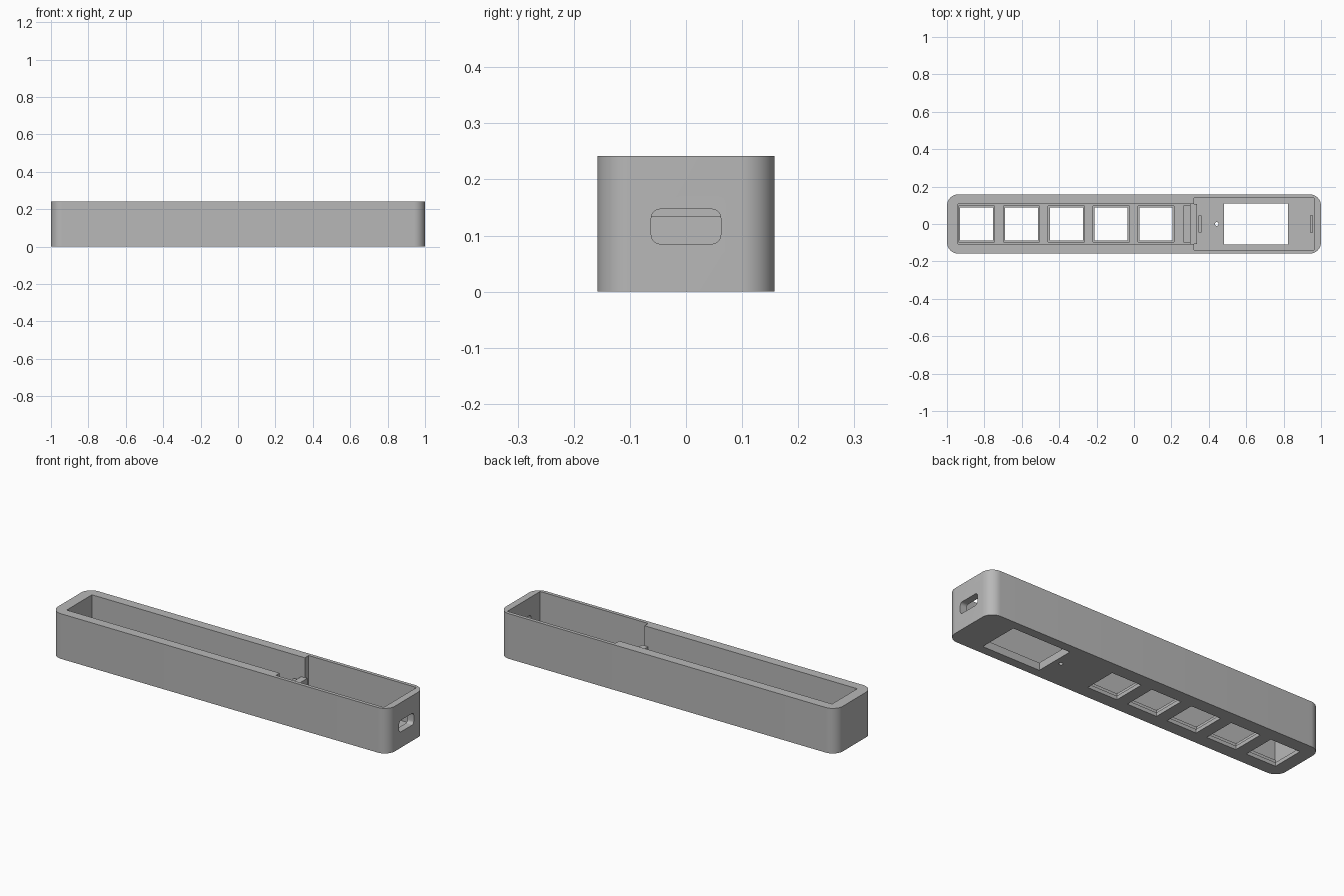
import bpy, bmesh, math

cube = bpy.data.objects.get("Cube")
if cube:
    bpy.data.objects.remove(cube, do_unlink=True)

grey = bpy.data.materials.new("plain grey")
grey.use_nodes = True
colour = (0.48, 0.48, 0.48, 1)
grey.diffuse_color = colour
grey.node_tree.nodes["Principled BSDF"].inputs["Base Color"].default_value = colour


def box(name, x, y, z, radius=0, axis=2, segments=10):
    """Box from (low, high) ranges, optionally with rounded edges along one axis."""
    bm = bmesh.new()
    bmesh.ops.create_cube(bm, size=1)
    for v in bm.verts:
        v.co = [(lo + hi) / 2 + c * (hi - lo) for c, (lo, hi) in zip(v.co, (x, y, z))]
    if radius:
        edges = [e for e in bm.edges
                 if abs((e.verts[0].co - e.verts[1].co).normalized()[axis]) > 0.9]
        bmesh.ops.bevel(bm, geom=edges, offset=radius, segments=segments,
                        profile=0.5, affect='EDGES')
    mesh = bpy.data.meshes.new(name)
    bm.to_mesh(mesh)
    bm.free()
    mesh.materials.append(grey)
    obj = bpy.data.objects.new(name, mesh)
    bpy.context.collection.objects.link(obj)
    return obj


def cut(target, cutter):
    mod = target.modifiers.new(cutter.name, 'BOOLEAN')
    mod.operation = 'DIFFERENCE'
    mod.solver = 'EXACT'
    mod.object = cutter
    bpy.context.view_layer.objects.active = target
    bpy.ops.object.modifier_apply(modifier=mod.name)
    bpy.data.objects.remove(cutter, do_unlink=True)


FLOOR = 0.04
PLATE = 0.02
ABOVE = 0.3

# Outer shell with rounded upright corners
case = box("case", (-1, 1), (-0.158, 0.158), (0, 0.242), radius=0.06)

# Narrow key bay and wider display bay
cut(case, box("key_bay", (-0.942, 0.34), (-0.107, 0.107), (FLOOR, ABOVE)))
cut(case, box("display_bay", (0.322, 0.963), (-0.139, 0.139), (FLOOR, ABOVE)))

# Five key openings, each with a wider recess on the inside
for i in range(5):
    cx = -0.842 + i * 0.24
    for name, half, low in (("recess", 0.097, PLATE), ("opening", 0.088, -0.1)):
        cut(case, box(name, (cx - half, cx + half), (-half, half), (low, 0.1)))

# Display window and pinhole in the floor
cut(case, box("window", (0.481, 0.823), (-0.11, 0.11), (-0.1, 0.1)))
cut(case, box("pinhole", (0.433, 0.453), (-0.01, 0.01), (-0.1, 0.1), radius=0.0095))

# Rounded socket opening through the end wall
cut(case, box("socket", (0.9, 1.1), (-0.062, 0.062), (0.085, 0.147),
              radius=0.016, axis=0, segments=6))

# Divider between the bays, with a lower step beside it
box("divider", (0.3, 0.336), (-0.108, 0.108), (FLOOR - 0.005, 0.135))
box("divider_step", (0.265, 0.302), (-0.098, 0.098), (FLOOR - 0.005, 0.12))

# Small ribs that locate the display board
for name, x in (("inner_rib", 0.345), ("outer_rib", 0.942)):
    box(name, (x, x + 0.015), (-0.046, 0.046), (FLOOR - 0.005, 0.065))

# Smooth the rounded corners while keeping hard edges
bpy.ops.object.select_all(action='DESELECT')
case.select_set(True)
bpy.context.view_layer.objects.active = case
bpy.ops.object.shade_smooth_by_angle(angle=math.radians(30))
